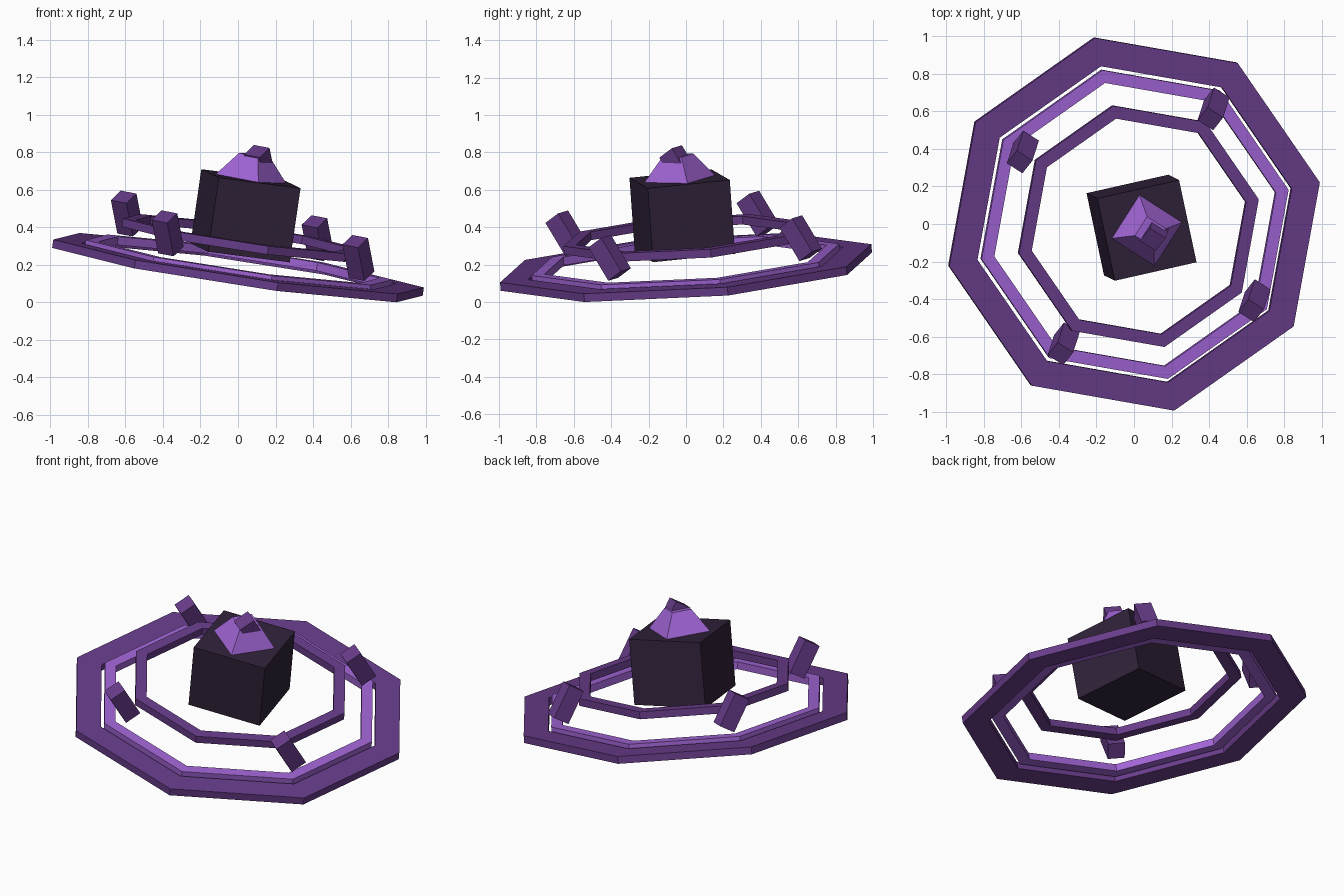
import bpy, bmesh
from math import cos, sin, pi, radians
from mathutils import Matrix, Vector

old = bpy.data.objects.get("Cube")
if old:
    bpy.data.objects.remove(old, do_unlink=True)


def material(name, rgb):
    m = bpy.data.materials.new(name)
    m.use_nodes = True
    m.diffuse_color = (*rgb, 1)
    m.node_tree.nodes["Principled BSDF"].inputs["Base Color"].default_value = (*rgb, 1)
    return m


purple = material("deep purple", (0.138, 0.045, 0.254))
violet = material("bright violet", (0.352, 0.127, 0.658))
dark = material("near black purple", (0.03, 0.016, 0.042))

# Shared tilted frame: the whole model leans and is turned about its own axis
normal = Vector((0.1455, -0.072, 1)).normalized()
side = Vector((cos(radians(12)), sin(radians(12)), 0))
side = (side - normal * side.dot(normal)).normalized()
frame = Matrix((side, normal.cross(side), normal)).transposed().to_4x4()
frame = Matrix.Translation((0, 0, 0.185)) @ frame


def finish(name, bm, mat, local=Matrix()):
    bmesh.ops.recalc_face_normals(bm, faces=bm.faces)
    me = bpy.data.meshes.new(name)
    bm.to_mesh(me)
    bm.free()
    me.transform(frame @ local)
    me.materials.append(mat)
    ob = bpy.data.objects.new(name, me)
    bpy.context.collection.objects.link(ob)
    return ob


def ring(name, outer, inner, height, thick, mat, sides=8):
    # Rectangular section swept round an octagon
    bm = bmesh.new()
    section = [(outer, -1), (outer, 1), (inner, 1), (inner, -1)]
    loops = []
    for i in range(sides):
        a = 2 * pi * i / sides
        loops.append([bm.verts.new((r * cos(a), r * sin(a), height + s * thick / 2))
                      for r, s in section])
    for i, cur in enumerate(loops):
        nxt = loops[(i + 1) % sides]
        for j in range(4):
            k = (j + 1) % 4
            bm.faces.new((cur[j], nxt[j], nxt[k], cur[k]))
    return finish(name, bm, mat)


def box(name, size, mat, local):
    bm = bmesh.new()
    bmesh.ops.create_cube(bm, size=1)
    bmesh.ops.scale(bm, vec=size, verts=bm.verts)
    return finish(name, bm, mat, local)


# Three octagonal rings
ring("outer_ring", 1.02, 0.865, 0.0, 0.045, purple)
ring("middle_ring", 0.845, 0.775, 0.02, 0.045, violet)
ring("inner_ring", 0.66, 0.59, 0.16, 0.045, purple)

# Central block
box("central_block", (0.45, 0.45, 0.40), dark, Matrix.Translation((0, 0, 0.28)))

# Four-sided tapered cap
bm = bmesh.new()
bmesh.ops.create_cone(bm, cap_ends=True, segments=4, radius1=0.195, radius2=0.085, depth=0.13)
# Put the corners on the frame axes
v = bm.verts[:][0].co
if abs(abs(v.x) - abs(v.y)) < 0.01:
    bmesh.ops.rotate(bm, matrix=Matrix.Rotation(pi / 4, 3, 'Z'), verts=bm.verts)
finish("cap", bm, violet, Matrix.Translation((0, 0, 0.543)))

# Leaning blocks, all tipped the same way
lean = Matrix.Rotation(radians(-45), 4, 'Z') @ Matrix.Rotation(radians(32), 4, 'X')
for sx, xname in ((1, "left"), (-1, "right")):
    for sy, yname in ((1, "back"), (-1, "front")):
        box(f"{yname}_{xname}_post", (0.1, 0.1, 0.21), purple,
            Matrix.Translation((0.525 * sx, 0.525 * sy, 0.172)) @ lean)

# Small tipped cube on the cap
box("top_cube", (0.1, 0.1, 0.1), purple, Matrix.Translation((0.02, -0.02, 0.59)) @ lean)
